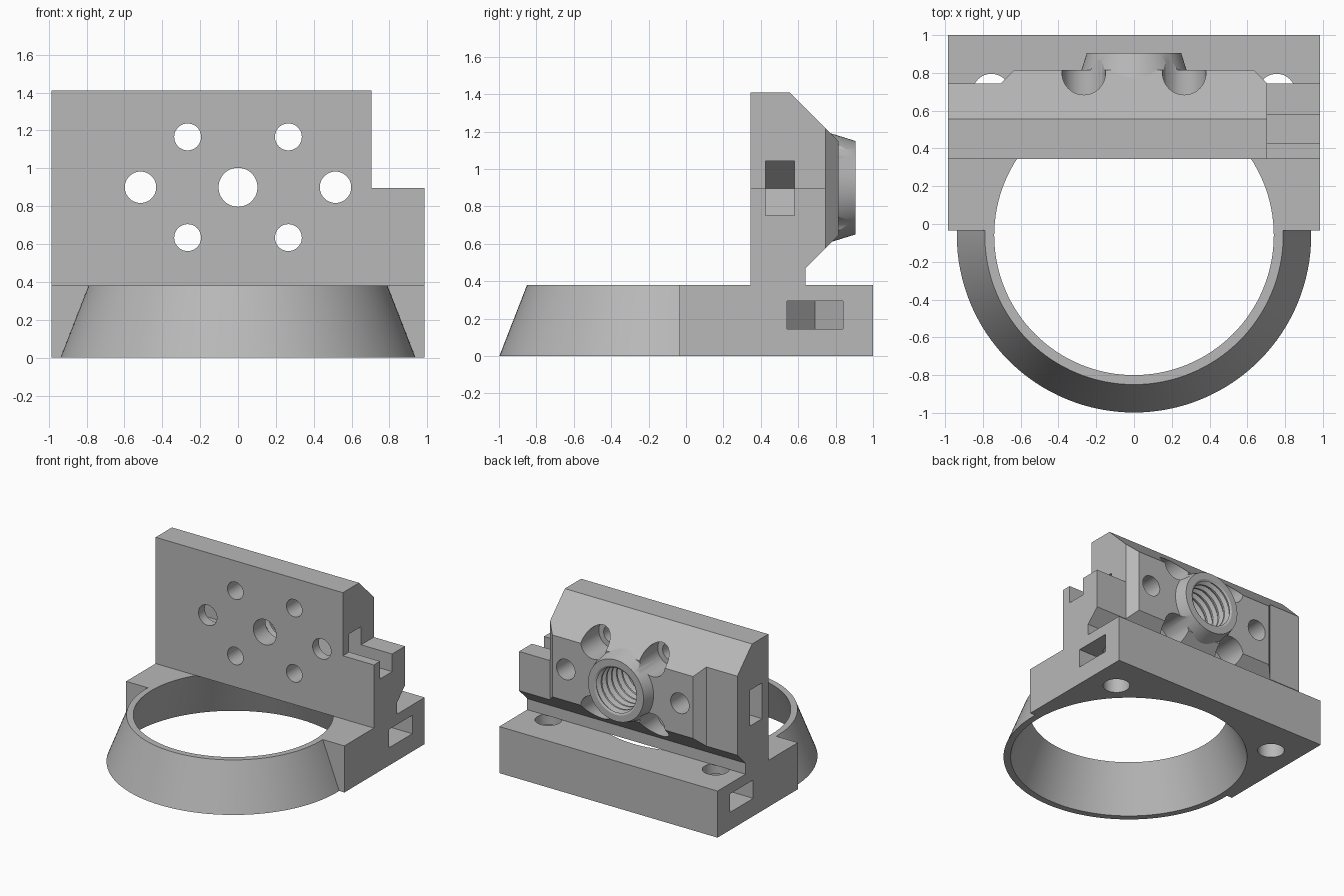
import bpy, bmesh, math

cube = bpy.data.objects.get("Cube")
if cube:
    bpy.data.objects.remove(cube, do_unlink=True)

grey = bpy.data.materials.new("plain grey")
grey.use_nodes = True
grey.diffuse_color = (0.48, 0.48, 0.48, 1)
grey.node_tree.nodes["Principled BSDF"].inputs["Base Color"].default_value = (0.48, 0.48, 0.48, 1)

# Key dimensions
W, FRONT, TOP = 0.985, -0.035, 0.38
RING_Y, AXIS_Z = -0.06, 0.9


def place(axis, a, b, h):
    """Put section coordinates a, b at height h along the axis."""
    return {"x": (h, a, b), "y": (a, h, b), "z": (a, b, h)}[axis]


def finish(name, bm):
    bmesh.ops.recalc_face_normals(bm, faces=bm.faces)
    mesh = bpy.data.meshes.new(name)
    bm.to_mesh(mesh)
    bm.free()
    obj = bpy.data.objects.new(name, mesh)
    bpy.context.collection.objects.link(obj)
    return obj


def prism(name, pts, axis, lo, hi):
    bm = bmesh.new()
    a = [bm.verts.new(place(axis, u, v, lo)) for u, v in pts]
    b = [bm.verts.new(place(axis, u, v, hi)) for u, v in pts]
    bm.faces.new(a)
    bm.faces.new(b)
    for i in range(len(pts)):
        j = (i + 1) % len(pts)
        bm.faces.new((a[i], a[j], b[j], b[i]))
    return finish(name, bm)


def box(name, x0, x1, y0, y1, z0, z1):
    return prism(name, [(x0, y0), (x1, y0), (x1, y1), (x0, y1)], "z", z0, z1)


def lathe(name, profile, axis, cu, cv, n=48):
    """Solid of revolution from (radius, height) pairs."""
    bm = bmesh.new()
    angles = [2 * math.pi * i / n for i in range(n)]
    rings = [[bm.verts.new(place(axis, cu + r * math.cos(t), cv + r * math.sin(t), h))
              for t in angles] for r, h in profile]
    bm.faces.new(rings[0])
    bm.faces.new(rings[-1])
    for a, b in zip(rings, rings[1:]):
        for i in range(n):
            j = (i + 1) % n
            bm.faces.new((a[i], a[j], b[j], b[i]))
    return finish(name, bm)


def drill(r, axis, cu, cv, lo, hi):
    return lathe("drill", [(r, lo), (r, hi)], axis, cu, cv)


def combine(obj, operation, tools):
    for tool in tools:
        mod = obj.modifiers.new("cut", "BOOLEAN")
        mod.operation, mod.solver, mod.object = operation, "EXACT", tool
        bpy.context.view_layer.update()
        graph = bpy.context.evaluated_depsgraph_get()
        mesh = bpy.data.meshes.new_from_object(obj.evaluated_get(graph))
        obj.modifiers.clear()
        obj.data = mesh
        bpy.data.objects.remove(tool, do_unlink=True)


def nut_slot(side, cx, c, half, axis, lo, hi):
    """Side slot ending in half a hexagon."""
    tip = cx - half / math.cos(math.pi / 6)
    pts = [(1.1, c - half), (cx, c - half), (tip, c), (cx, c + half), (1.1, c + half)]
    return prism("slot", [(side * u, v) for u, v in pts], axis, lo, hi)


def cone_bore():
    slope = (0.885 - 0.74) / TOP
    e = 0.05
    return lathe("bore", [(0.885 + slope * e, -e), (0.74 - slope * e, TOP + e)],
                 "z", 0, RING_Y, 128)


# Tapered half collar at the front
collar = lathe("front_collar", [(0.938, 0), (0.79, TOP)], "z", 0, RING_Y, 128)
combine(collar, "DIFFERENCE", [cone_bore(), box("trim", -2, 2, FRONT, 2, -1, 1)])

# Base block with the tapered opening, bolt holes and nut slots
base = box("base_block", -W, W, FRONT, 1.0, 0, TOP)
cuts = [cone_bore()]
for s in (-1, 1):
    cuts.append(drill(0.1, "z", s * 0.755, 0.695, -0.1, 0.5))
    cuts.append(nut_slot(s, 0.755, 0.69, 0.15, "z", 0.145, 0.295))
combine(base, "DIFFERENCE", cuts)

# Upright plate: side profile trimmed by a plan profile, then stepped
wall = prism("upright_plate", [(0.345, TOP), (0.345, 1.41), (0.555, 1.41), (0.815, 1.15),
                               (0.815, 0.645), (0.64, 0.47), (0.64, TOP)], "x", -W, W)
half_plan = [(1.1, 0.745), (0.705, 0.745), (0.635, 0.815), (0.635, 0.9)]
corner = [half_plan + [(1.1, 0.9)], [(-u, v) for u, v in half_plan + [(1.1, 0.9)]]]
combine(wall, "DIFFERENCE", [prism("edge_trim", p, "z", 0, 2) for p in corner]
        + [box("step", 0.705, 1.2, 0, 1, 0.895, 2)])

# Tapered boss around the threaded socket
combine(wall, "UNION", [lathe("boss", [(0.292, 0.77), (0.25, 0.905)], "y", 0, AXIS_Z, 64)])

# Threaded socket profile
pitch, start, turns = 0.066, 0.5, 6
thread = []
for i in range(turns):
    y = start + i * pitch
    thread += [(0.175, y), (0.175, y + 0.015), (0.205, y + 0.033), (0.205, y + 0.048)]
thread += [(0.18, start + turns * pitch), (0.205, 0.91), (0.205, 0.95)]

cuts = [lathe("thread", thread, "y", 0, AXIS_Z, 64),
        drill(0.103, "y", 0, AXIS_Z, 0.2, 0.6)]
for s in (-1, 1):
    cuts.append(drill(0.083, "y", s * 0.515, AXIS_Z, 0.2, 1))
    cuts.append(nut_slot(s, 0.515, AXIS_Z - 0.003, 0.146, "y", 0.425, 0.58))
    for t in (-1, 1):
        u, v = s * 0.266, AXIS_Z + t * 0.266
        cuts.append(drill(0.071, "y", u, v, 0.2, 0.7))
        cuts.append(drill(0.115, "y", u, v, 0.58, 1))
combine(wall, "DIFFERENCE", cuts)

# Colour and shading
for obj in (collar, base, wall):
    obj.data.materials.clear()
    obj.data.materials.append(grey)
    for face in obj.data.polygons:
        face.material_index = 0
    bpy.ops.object.select_all(action="DESELECT")
    obj.select_set(True)
    bpy.context.view_layer.objects.active = obj
    bpy.ops.object.shade_smooth_by_angle(angle=math.radians(25))
